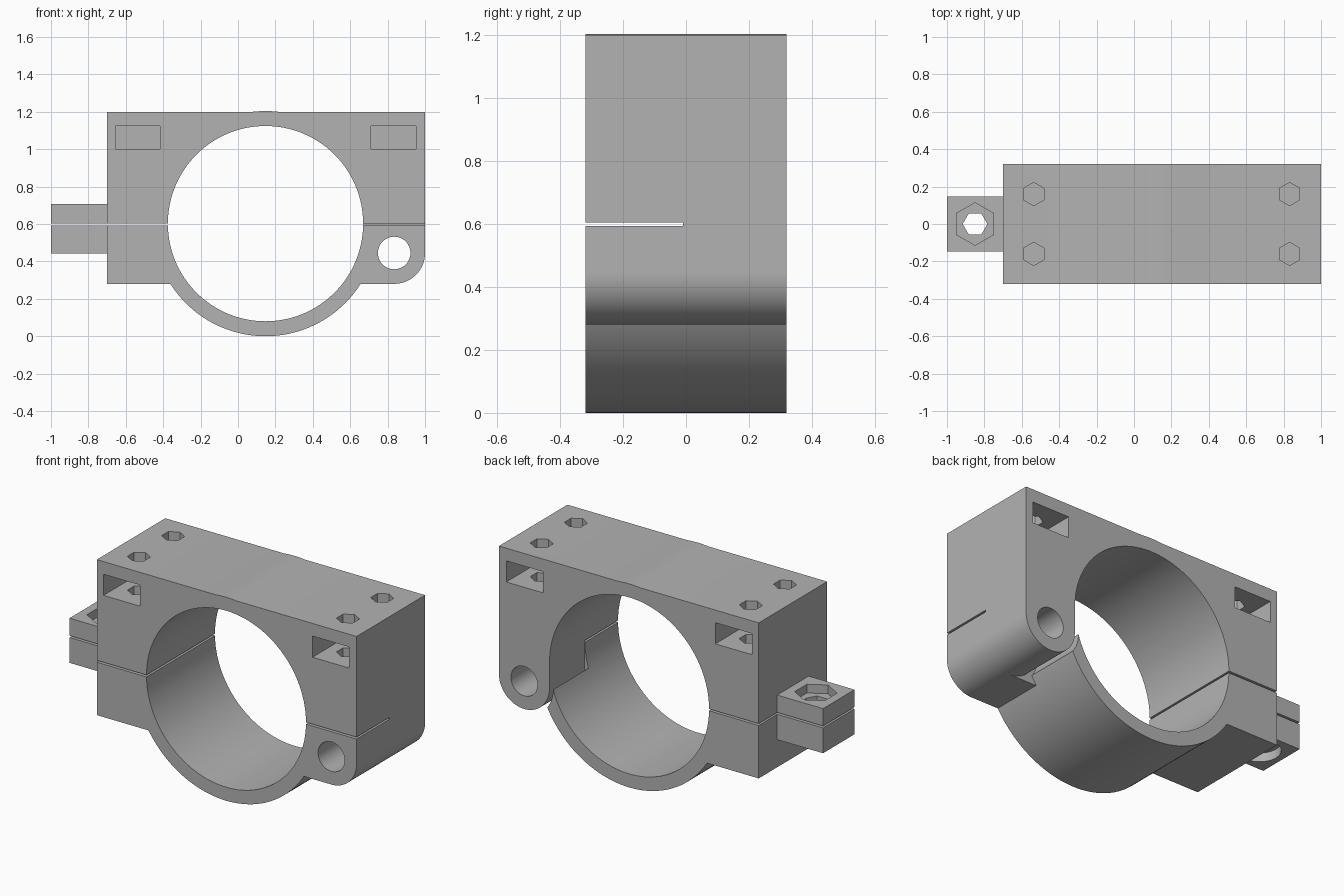
import bpy, bmesh
from math import cos, sin, pi, radians

if "Cube" in bpy.data.objects:
    bpy.data.objects.remove(bpy.data.objects["Cube"])

grey = bpy.data.materials.new("plain_grey")
grey.use_nodes = True
grey.diffuse_color = (0.45, 0.45, 0.45, 1)
grey.node_tree.nodes["Principled BSDF"].inputs["Base Color"].default_value = grey.diffuse_color

HALF = 0.32                # half depth of the clamp
SPLIT = -0.01              # plane between front and rear hinge knuckles
BORE_X, BORE_Z = 0.147, 0.602
HINGE_X, HINGE_Z, KNUCKLE = 0.835, 0.445, 0.165
JOINT = (0.593, 0.604)     # bottom and top of the split line


def arc(x, y, r, start, end, steps):
    angles = [radians(start + (end - start) * i / steps) for i in range(steps + 1)]
    return [(x + r * cos(a), y + r * sin(a)) for a in angles]


def circle(x, y, r, sides, turn=0):
    return arc(x, y, r, turn, turn + 360, sides)[:-1]


def extrude(name, points, low, high, axis="Y"):
    """Extrude an outline: (x, z) along Y or (x, y) along Z."""
    bm = bmesh.new()
    place = (lambda p, h: (p[0], h, p[1])) if axis == "Y" else (lambda p, h: (p[0], p[1], h))
    face = bm.faces.new([bm.verts.new(place(p, low)) for p in points])
    moved = bmesh.ops.extrude_face_region(bm, geom=[face])["geom"]
    shift = (0, high - low, 0) if axis == "Y" else (0, 0, high - low)
    bmesh.ops.translate(bm, verts=[v for v in moved if isinstance(v, bmesh.types.BMVert)], vec=shift)
    bmesh.ops.recalc_face_normals(bm, faces=bm.faces)
    mesh = bpy.data.meshes.new(name)
    bm.to_mesh(mesh)
    bm.free()
    mesh.materials.append(grey)
    obj = bpy.data.objects.new(name, mesh)
    bpy.context.collection.objects.link(obj)
    return obj


def box(name, x0, x1, y0, y1, z0, z1):
    return extrude(name, [(x0, z0), (x1, z0), (x1, z1), (x0, z1)], y0, y1)


def combine(target, tool, operation="DIFFERENCE"):
    mod = target.modifiers.new("combine", "BOOLEAN")
    mod.operation, mod.solver, mod.object = operation, "EXACT", tool
    bpy.context.view_layer.objects.active = target
    bpy.ops.object.modifier_apply(modifier=mod.name)
    bpy.data.objects.remove(tool)


# Main block with a rounded hinge corner
outline = [(-0.7, 1.2), (-0.7, 0.28)] + arc(HINGE_X, HINGE_Z, KNUCKLE, -90, 0, 24) + [(1, 1.2)]
body = extrude("clamp_body", outline, -HALF, HALF)

# Rear knuckle hangs free of the lower band
inner = HINGE_X - KNUCKLE
relief = [(0.4, BORE_Z), (inner, BORE_Z)] + arc(HINGE_X, HINGE_Z, KNUCKLE, 180, 270, 24)
relief += [(HINGE_X, 0.2), (0.4, 0.2)]
combine(body, extrude("knuckle_relief", relief, SPLIT, 0.5))

# Lower band, with clearance around the rear knuckle
band = extrude("lower_band", circle(BORE_X, BORE_Z, BORE_Z, 128), -HALF, HALF)
combine(band, extrude("band_clearance", circle(HINGE_X, HINGE_Z, 0.19, 64), SPLIT, 0.5))
combine(band, box("band_end_cut", HINGE_X - 0.19, 1.1, SPLIT, 0.5, HINGE_Z, 0.65))
combine(body, band, "UNION")

# Clamping ears
combine(body, box("clamp_ears", -1, -0.6, -0.147, 0.147, 0.443, 0.707), "UNION")

# Main bore, hinge pin hole and joint slots
combine(body, extrude("bore", circle(BORE_X, BORE_Z, 0.522, 128), -0.5, 0.5))
combine(body, extrude("pin_hole", circle(HINGE_X, HINGE_Z, 0.087, 48), -0.5, 0.5))
combine(body, box("ear_slot", -1.1, 0, -0.5, 0.5, *JOINT))
combine(body, box("hinge_slot", 0.4, 1.1, -0.5, SPLIT, *JOINT))

# Ear bolt: hex nut seat on top, round head seat below, hole through
combine(body, extrude("nut_seat", circle(-0.85, 0, 0.114, 6, 30), 0.655, 0.8, "Z"))
combine(body, extrude("head_seat", circle(-0.85, 0, 0.114, 40), 0.4, 0.495, "Z"))
combine(body, extrude("bolt_hole", circle(-0.85, 0, 0.066, 6), 0.3, 0.8, "Z"))

# Four nut pockets with hex screw holes from the top
for x in (-0.536, 0.832):
    for side in (-1, 1):
        y0, y1 = sorted((side * 0.045, side * 0.5))
        combine(body, box("nut_pocket", x - 0.12, x + 0.12, y0, y1, 1.0, 1.125))
        combine(body, extrude("screw_hole", circle(x, side * 0.16, 0.062, 6, 30), 0.85, 1.3, "Z"))

# Smooth the curved walls, keep the edges crisp
bpy.ops.object.select_all(action="DESELECT")
body.select_set(True)
bpy.context.view_layer.objects.active = body
bpy.ops.object.shade_smooth_by_angle(angle=radians(25))
